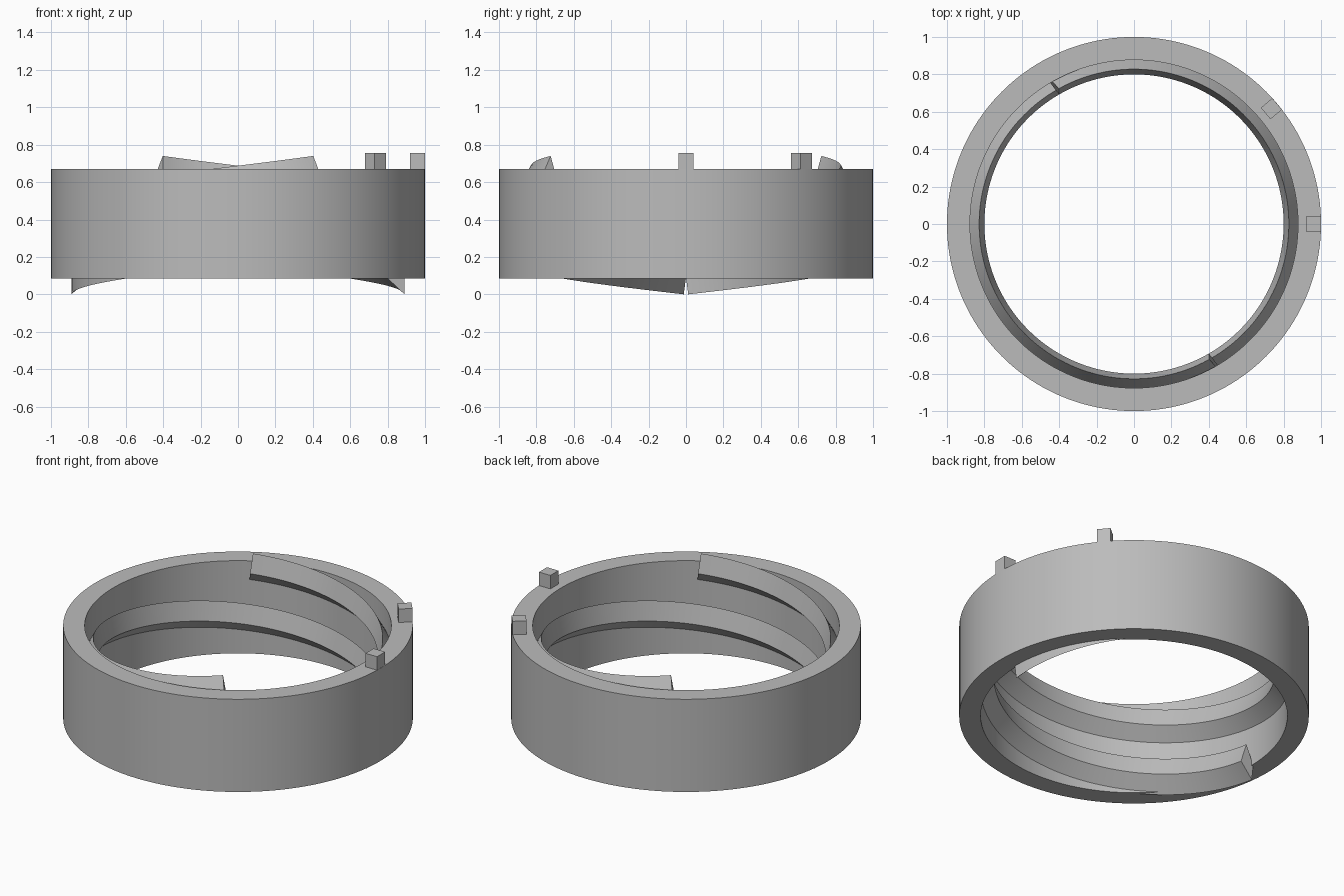
import bpy, bmesh, math
from math import cos, sin, pi, radians

if "Cube" in bpy.data.objects:
    bpy.data.objects.remove(bpy.data.objects["Cube"], do_unlink=True)

BASE, RIM = 0.085, 0.67
INNER = 0.877

grey = bpy.data.materials.new("plain grey")
grey.use_nodes = True
colour = (0.5, 0.5, 0.5, 1)
grey.diffuse_color = colour
grey.node_tree.nodes["Principled BSDF"].inputs["Base Color"].default_value = colour


def finish(name, bm):
    bmesh.ops.recalc_face_normals(bm, faces=bm.faces)
    mesh = bpy.data.meshes.new(name)
    bm.to_mesh(mesh)
    bm.free()
    mesh.materials.append(grey)
    obj = bpy.data.objects.new(name, mesh)
    bpy.context.collection.objects.link(obj)
    bpy.ops.object.select_all(action="DESELECT")
    obj.select_set(True)
    bpy.context.view_layer.objects.active = obj
    bpy.ops.object.shade_smooth_by_angle(angle=radians(25))
    return obj


def sweep(name, profile, place, steps, closed):
    """Join copies of a profile along a path, with end caps if it is open."""
    bm = bmesh.new()
    rows = [[bm.verts.new(place(i / steps, r, z)) for r, z in profile]
            for i in range(steps if closed else steps + 1)]
    n = len(profile)
    for i in range(steps):
        a, b = rows[i], rows[(i + 1) % len(rows)]
        for j in range(n):
            k = (j + 1) % n
            bm.faces.new((a[j], a[k], b[k], b[j]))
    if not closed:
        bm.faces.new(rows[0])
        bm.faces.new(rows[-1])
    return finish(name, bm)


# Collar body
sweep("collar_body", [(INNER, BASE), (1, BASE), (1, RIM), (INNER, RIM)],
      lambda t, r, z: (r * cos(2 * pi * t), r * sin(2 * pi * t), z), 160, True)

# Two-start internal thread with a hooked section, square to its helix
THREAD = [(0.89, 0.0), (0.80, 0.085), (0.828, 0.2), (0.89, 0.09)]
RISE, TURN = 0.54, radians(300)


def helix(start):
    def place(t, r, z):
        a = start + TURN * t - (z - 0.09) * 0.15
        return r * cos(a), r * sin(a), z + RISE * t
    return place


for name, start in (("left_thread", 0), ("right_thread", pi)):
    sweep(name, THREAD, helix(start), 130, False)

# Square index tabs on the rim
for name, angle in (("side_tab", 0), ("rear_tab", radians(40))):
    bm = bmesh.new()
    bmesh.ops.create_cube(bm, size=1)
    bmesh.ops.scale(bm, vec=(0.08, 0.08, 0.105), verts=bm.verts)
    bmesh.ops.translate(bm, vec=(0.959, 0, 0.7025), verts=bm.verts)
    tab = finish(name, bm)
    tab.rotation_euler.z = angle
